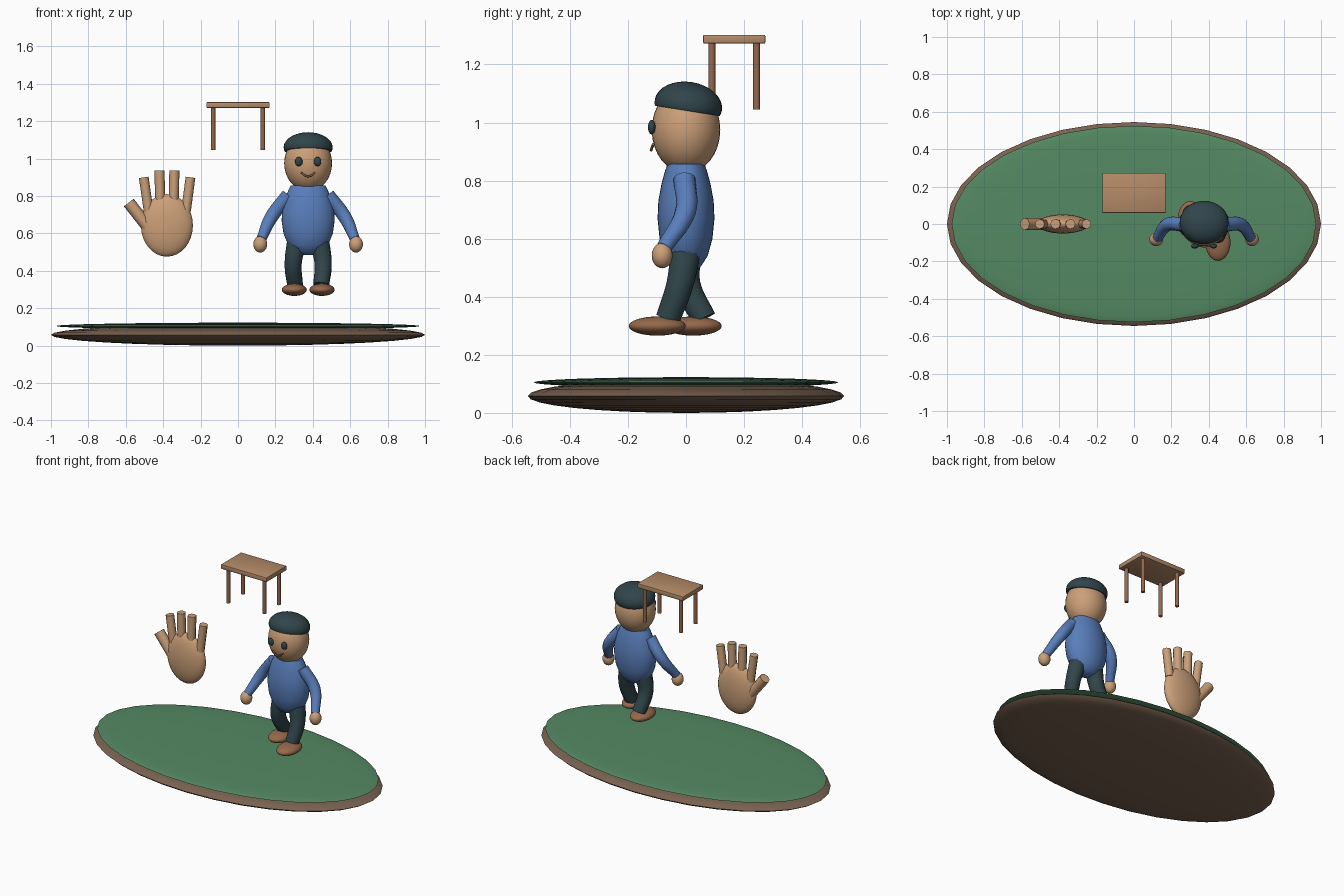
import bpy, bmesh, math
from mathutils import Vector

if "Cube" in bpy.data.objects:
    bpy.data.objects.remove(bpy.data.objects["Cube"])


def material(name, rgb):
    m = bpy.data.materials.new(name)
    m.diffuse_color = (*rgb, 1)
    m.use_nodes = True
    m.node_tree.nodes["Principled BSDF"].inputs["Base Color"].default_value = m.diffuse_color
    return m


GREEN = material("green", (.09, .25, .125))
EARTH = material("earth", (.19, .12, .08))
SKIN = material("skin", (.60, .35, .19))
BLUE = material("blue", (.10, .21, .50))
DARK = material("dark", (.03, .06, .07))
WOOD = material("wood", (.46, .26, .14))
BROWN = material("brown", (.30, .14, .07))


def finish(ob, name, mat, angle=40):
    ob.name = name
    ob.data.materials.clear()
    ob.data.materials.append(mat)
    bpy.ops.object.select_all(action='DESELECT')
    ob.select_set(True)
    bpy.context.view_layer.objects.active = ob
    bpy.ops.object.shade_smooth_by_angle(angle=math.radians(angle))
    return ob


def ellipsoid(name, loc, radii, mat, seg=32, rings=16, rot=(0, 0, 0), cut=None):
    bm = bmesh.new()
    bmesh.ops.create_uvsphere(bm, u_segments=seg, v_segments=rings, radius=1)
    if cut is not None:  # slice off everything below the cut and close it
        geom = bm.verts[:] + bm.edges[:] + bm.faces[:]
        bmesh.ops.bisect_plane(bm, geom=geom, plane_co=(0, 0, cut),
                               plane_no=(0, 0, 1), clear_inner=True)
        bmesh.ops.holes_fill(bm, edges=[e for e in bm.edges if e.is_boundary])
    bmesh.ops.scale(bm, vec=radii, verts=bm.verts)
    return from_bmesh(bm, name, mat, loc, rot)


def from_bmesh(bm, name, mat, loc=(0, 0, 0), rot=(0, 0, 0)):
    bmesh.ops.recalc_face_normals(bm, faces=bm.faces[:])
    me = bpy.data.meshes.new(name)
    bm.to_mesh(me)
    bm.free()
    ob = bpy.data.objects.new(name, me)
    ob.location, ob.rotation_euler = loc, rot
    bpy.context.collection.objects.link(ob)
    return finish(ob, name, mat)


def tube(name, points, radii, mat, res=4, angle=50):
    cu = bpy.data.curves.new(name, 'CURVE')
    cu.dimensions = '3D'
    cu.bevel_depth, cu.bevel_resolution = 1, res
    cu.use_fill_caps = True
    cu.resolution_u = 8
    sp = cu.splines.new('BEZIER')
    sp.bezier_points.add(len(points) - 1)
    for bp, p, r in zip(sp.bezier_points, points, radii):
        bp.co, bp.radius = p, r
        bp.handle_left_type = bp.handle_right_type = 'AUTO'
    ob = bpy.data.objects.new(name, cu)
    bpy.context.collection.objects.link(ob)
    bpy.ops.object.select_all(action='DESELECT')
    ob.select_set(True)
    bpy.context.view_layer.objects.active = ob
    bpy.ops.object.convert(target='MESH')
    return finish(bpy.context.view_layer.objects.active, name, mat, angle)


def lathe(name, profile, loc, y_scale, mat, seg=32):
    bm = bmesh.new()
    rings = [[bm.verts.new((r * math.cos(a), r * y_scale * math.sin(a), z))
              for a in (2 * math.pi * i / seg for i in range(seg))] for r, z in profile]
    for lo, hi in zip(rings, rings[1:]):
        for i in range(seg):
            j = (i + 1) % seg
            bm.faces.new((lo[i], lo[j], hi[j], hi[i]))
    bm.faces.new(rings[0])
    bm.faces.new(rings[-1])
    return from_bmesh(bm, name, mat, loc)


# Oval base with grass layer
ellipsoid("ground_base", (0, 0, .058), (1, .545, .058), EARTH)
ellipsoid("grass_top", (0, 0, .105), (.975, .525, .018), GREEN)

# Figure: head, hair and face
X = .375
ellipsoid("head", (X, 0, .975), (.128, .118, .15), SKIN)
ellipsoid("hair", (X, .008, 1.06), (.131, .117, .08), DARK,
          rot=(math.radians(-9), 0, 0), cut=-.25)
for s, side in ((-1, "left"), (1, "right")):
    ellipsoid(side + "_eye", (X + s * .05, -.118, .984), (.02, .013, .025), DARK, 16, 10)
tube("mouth", [(X - .038, -.113, .925), (X, -.12, .905), (X + .038, -.113, .925)],
     [.005] * 3, BROWN, 2)

# Torso
lathe("torso", [(.03, .486), (.07, .5), (.108, .54), (.132, .6), (.142, .67),
                (.138, .73), (.122, .79), (.104, .835), (.092, .857)],
      (X, 0, 0), .69, BLUE)

# Limbs, right leg striding forward
for s, side in ((-1, "left"), (1, "right")):
    tube(side + "_arm", [(X + s * .105, -.005, .805), (X + s * .195, -.003, .69),
                         (X + s * .25, -.075, .57)], [.038, .036, .027], BLUE)
    ellipsoid(side + "_hand", (X + s * .256, -.082, .542), (.037, .036, .044), SKIN, 20, 12)
    ankle = -.062 if s > 0 else .062
    knee = -.022 if s > 0 else .005
    tube(side + "_leg", [(X + s * .06, 0, .56), (X + s * .08, knee, .44),
                         (X + s * .07, ankle, .325)], [.054, .047, .043], DARK)
    ellipsoid(side + "_shoe", (X + s * .074, ankle - .037, .299), (.067, .098, .033), BROWN)

# Floating open hand
ellipsoid("palm", (-.38, 0, .643), (.139, .051, .167), SKIN)
digits = [("index_finger", (-.478, .72), (-.504, .9), .026),
          ("middle_finger", (-.415, .74), (-.42, .937), .027),
          ("ring_finger", (-.345, .74), (-.34, .937), .027),
          ("little_finger", (-.278, .72), (-.254, .9), .026),
          ("thumb", (-.47, .62), (-.584, .765), .033)]
for name, a, b, r in digits:
    tube(name, [(a[0], 0, a[1]), (b[0], 0, b[1])], [r, r], SKIN, 2)

# Floating table
bm = bmesh.new()
bmesh.ops.create_cube(bm, size=1)
bmesh.ops.scale(bm, vec=(.338, .214, .03), verts=bm.verts)
bmesh.ops.bevel(bm, geom=bm.edges[:], offset=.004, segments=2, affect='EDGES', profile=.5)
from_bmesh(bm, "table_top", WOOD, (0, .166, 1.287))
for sx in (-1, 1):
    for sy in (-1, 1):
        x, y = sx * .133, .166 + sy * .077
        tube("table_leg", [(x, y, 1.045), (x, y, 1.28)], [.012, .012], BROWN, 4)
